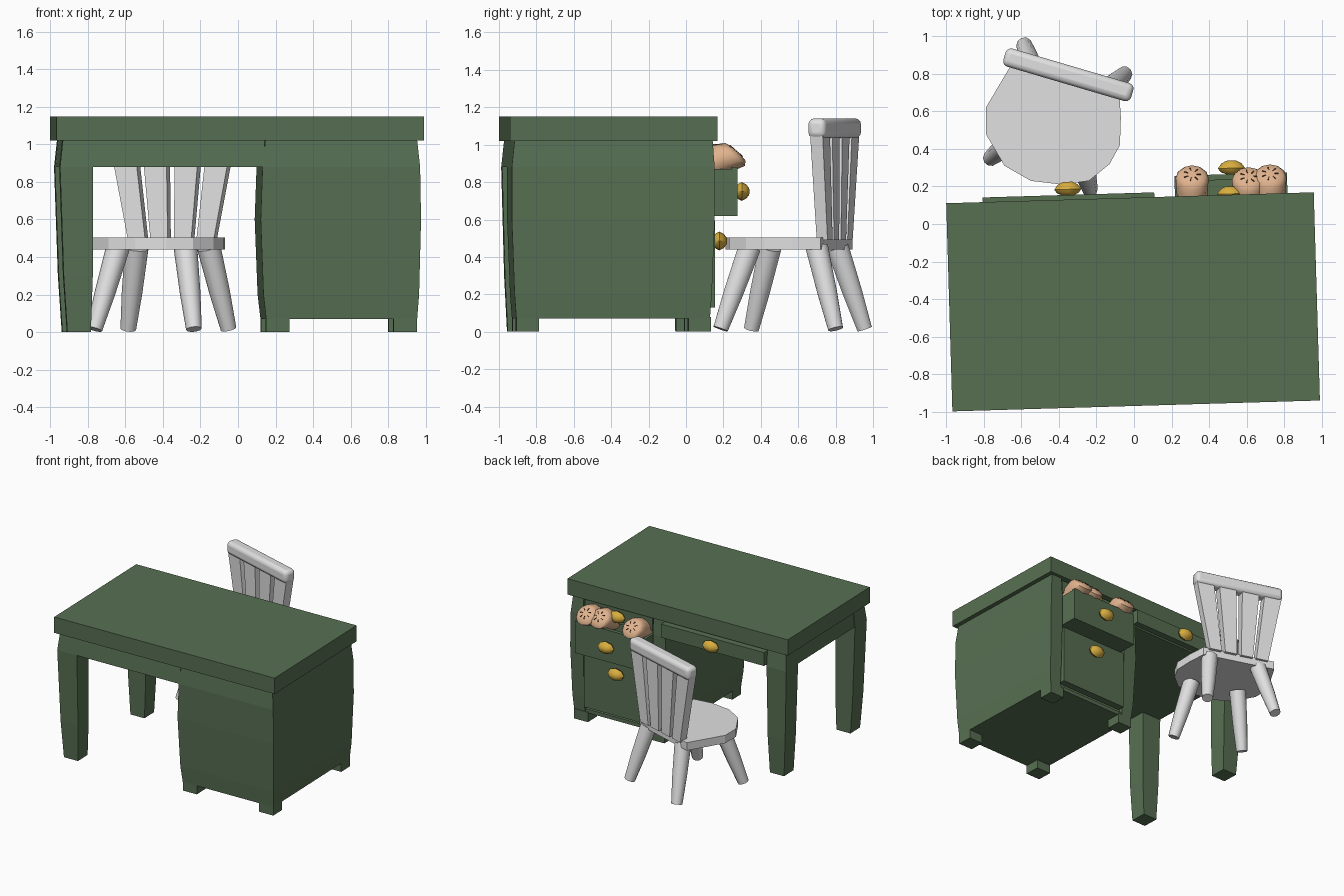
import bpy, bmesh, math
from mathutils import Vector, Matrix

cube = bpy.data.objects.get("Cube")
if cube:
    bpy.data.objects.remove(cube)


def material(name, rgb):
    m = bpy.data.materials.new(name)
    m.use_nodes = True
    m.diffuse_color = (*rgb, 1)
    m.node_tree.nodes["Principled BSDF"].inputs["Base Color"].default_value = (*rgb, 1)
    return m


GREEN = material("green paint", (0.095, 0.16, 0.085))
GREY = material("pale grey", (0.75, 0.75, 0.75))
GOLD = material("gold", (0.68, 0.42, 0.05))
CRUST = material("tan crust", (0.75, 0.45, 0.27))
DARK = material("dark brown", (0.06, 0.03, 0.015))

# Frames of the desk and the chair
DESK = Matrix.Translation((-0.005, -0.415, 0)) @ Matrix.Rotation(math.radians(1.7), 4, "Z")
CHAIR = Matrix.Translation((-0.35, 0.795, 0)) @ Matrix.Rotation(math.radians(-16.4), 4, "Z")
WORLD = Matrix.Identity(4)


def loft(name, rings, mat, frame=WORLD, smooth=False):
    """Skin equal-sized rings of points and cap both ends."""
    bm = bmesh.new()
    loops = [[bm.verts.new(frame @ Vector(p)) for p in ring] for ring in rings]
    for a, b in zip(loops, loops[1:]):
        for i in range(len(a)):
            j = (i + 1) % len(a)
            bm.faces.new((a[i], a[j], b[j], b[i]))
    bm.faces.new(loops[0][::-1])
    bm.faces.new(loops[-1])
    bmesh.ops.recalc_face_normals(bm, faces=bm.faces)
    mesh = bpy.data.meshes.new(name)
    bm.to_mesh(mesh)
    bm.free()
    mesh.materials.append(mat)
    ob = bpy.data.objects.new(name, mesh)
    bpy.context.collection.objects.link(ob)
    if smooth:
        smooth_object(ob)
    return ob


def smooth_object(ob):
    bpy.ops.object.select_all(action="DESELECT")
    ob.select_set(True)
    bpy.context.view_layer.objects.active = ob
    bpy.ops.object.shade_smooth_by_angle(angle=math.radians(50))


def stack(name, levels, mat=GREEN, frame=DESK):
    """Rectangles (z, x0, x1, y0, y1) joined upward."""
    return loft(name, [[(a, c, z), (b, c, z), (b, d, z), (a, d, z)]
                       for z, a, b, c, d in levels], mat, frame)


def box(name, x0, x1, y0, y1, z0, z1, mat=GREEN, frame=DESK):
    return stack(name, [(z0, x0, x1, y0, y1), (z1, x0, x1, y0, y1)], mat, frame)


def circle(centre, normal, radius, sides=10):
    n = Vector(normal).normalized()
    u = Vector((1, 0, 0))
    u = (u - n * u.dot(n)).normalized()
    v = n.cross(u)
    angles = [math.tau * i / sides for i in range(sides)]
    return [Vector(centre) + (u * math.cos(t) + v * math.sin(t)) * radius for t in angles]


def knob(name, x, y, z):
    """Faceted oval knob whose base sits at y."""
    steps = [(0, 0.3), (0.015, 0.8), (0.035, 1), (0.06, 0.75), (0.075, 0.35)]
    rings = [[(x + 0.072 * s * math.cos(t), y + d, z + 0.05 * s * math.sin(t))
              for t in [math.tau * i / 8 for i in range(8)]] for d, s in steps]
    loft(name, rings, GOLD, DESK, True)


# Desk top and bulging body
box("desk_top", -0.98, 0.98, -0.555, 0.555, 1.02, 1.15)
stack("cabinet", [(0.07, 0.14, 0.945, -0.52, 0.49), (0.2, 0.125, 0.955, -0.53, 0.49),
                  (0.6, 0.11, 0.965, -0.545, 0.49), (0.88, 0.12, 0.96, -0.545, 0.49),
                  (1.02, 0.135, 0.945, -0.53, 0.49)])
stack("apron", [(0.88, -0.955, 0.13, -0.545, 0.53), (1.02, -0.94, 0.13, -0.53, 0.52)])

# Working side frame of the cabinet
for name, inner, edge in (("post_inner", 0.23, (0.14, 0.125, 0.11, 0.12, 0.135)),
                          ("post_outer", 0.85, (0.945, 0.955, 0.965, 0.96, 0.945))):
    heights = (0.07, 0.2, 0.6, 0.88, 1.02)
    depths = (0.515, 0.525, 0.54, 0.54, 0.53)
    stack(name, [(z, min(inner, e), max(inner, e), 0.47, d)
                 for z, e, d in zip(heights, edge, depths)])
for i, z in enumerate((0.07, 0.59, 0.87, 1.0)):
    box(f"drawer_rail_{i}", 0.22, 0.86, 0.47, 0.51, z, z + 0.03)

# Tapered legs and cabinet feet
for side, s in (("front", -1), ("back", 1)):
    levels = []
    for z, x, y in ((0, -0.92, 0.515), (0.3, -0.94, 0.53), (0.88, -0.96, 0.545), (1.02, -0.945, 0.53)):
        ys = sorted((s * y, s * 0.385))
        levels.append((z, x, -0.785 if z > 0.2 else -0.795, *ys))
    stack(f"{side}_leg", levels)
    for end, x in (("inner", 0.14), ("outer", 0.82)):
        ys = sorted((s * 0.52, s * 0.4))
        box(f"{side}_{end}_foot", x, x + 0.125, *ys, 0, 0.08)

# Drawers: two closed, one open, and a wide centre one
box("upper_drawer", 0.24, 0.84, 0.45, 0.53, 0.9, 1.005)
box("lower_drawer", 0.24, 0.84, 0.45, 0.545, 0.13, 0.595)
box("centre_drawer", -0.785, 0.13, 0.45, 0.58, 0.895, 1.005)
box("open_drawer_front", 0.24, 0.84, 0.635, 0.665, 0.62, 0.88)
box("open_drawer_base", 0.25, 0.83, 0.3, 0.64, 0.62, 0.645)
for side, x in (("inner", 0.24), ("outer", 0.815)):
    box(f"open_drawer_{side}_side", x, x + 0.025, 0.3, 0.64, 0.62, 0.87)
knob("upper_knob", 0.535, 0.525, 0.95)
knob("open_drawer_knob", 0.545, 0.662, 0.75)
knob("lower_knob", 0.535, 0.542, 0.485)
knob("centre_knob", -0.33, 0.575, 0.95)

# Loaves leaning out of the open drawer, with dark scores on their ends
for k, (x, y) in enumerate(((0.31, 0), (0.61, -0.01), (0.725, 0.005))):
    path = [((x, 0.05, 0.86), (0, 0.9, 0.4), 0.075), ((x, 0.19, 0.925), (0, 0.85, 0.5), 0.084),
            ((x, 0.245 + y, 0.945), (0, 0.66, 0.75), 0.088),
            ((x, 0.26 + y, 0.962), (0, 0.66, 0.75), 0.07),
            ((x, 0.264 + y, 0.967), (0, 0.66, 0.75), 0.03)]
    loft(f"loaf_{k}", [circle(c, n, r, 12) for c, n, r in path], CRUST, smooth=True)
    tilt = Matrix.Translation((x, 0.264 + y, 0.966)) @ Matrix.Rotation(math.radians(-41), 4, "X")
    for i in range(7):
        spot = tilt @ Matrix.Rotation(i * 0.9, 4, "Z") @ Matrix.Translation((0.035, 0, 0))
        box(f"loaf_{k}_score_{i}", -0.011, 0.011, -0.003, 0.003, -0.004, 0.003, DARK, spot)

# Chair seat: rounded front, straight back
outline = [(-0.63, 0.89), (-0.79, 0.62), (-0.79, 0.48), (-0.69, 0.31), (-0.55, 0.23), (-0.38, 0.21),
           (-0.24, 0.23), (-0.13, 0.32), (-0.075, 0.42), (-0.07, 0.57), (-0.08, 0.72)]
loft("chair_seat", [[(x, y, z) for x, y in outline] for z in (0.44, 0.505)], GREY)

# Chair legs, splayed and thicker at the top
for name, foot, top in (("front_right", (-0.765, 0.35), (-0.64, 0.45)),
                        ("front_left", (-0.235, 0.185), (-0.28, 0.34)),
                        ("back_right", (-0.585, 0.955), (-0.54, 0.81)),
                        ("back_left", (-0.05, 0.8), (-0.155, 0.7))):
    a, b = Vector((*foot, 0.015)), Vector((*top, 0.45))
    loft(f"chair_{name}_leg", [circle(a.lerp(b, t), b - a, r)
                               for t, r in ((0, 0.042), (0.45, 0.055), (1, 0.063))], GREY, smooth=True)

# Chair back: fanned slats below a rounded crest
for i, (low, high) in enumerate(((-0.19, -0.28), (-0.065, -0.095), (0.065, 0.095), (0.19, 0.28))):
    stack(f"chair_slat_{i}", [(0.49, low - 0.048, low + 0.048, -0.03, 0.03),
                              (1.07, high - 0.07, high + 0.07, -0.035, 0.035)], GREY, CHAIR)
crest = box("chair_crest", -0.355, 0.355, -0.05, 0.05, 1.035, 1.14, GREY, CHAIR)
bevel = crest.modifiers.new("rounding", "BEVEL")
bevel.width = 0.03
bevel.segments = 3
smooth_object(crest)
